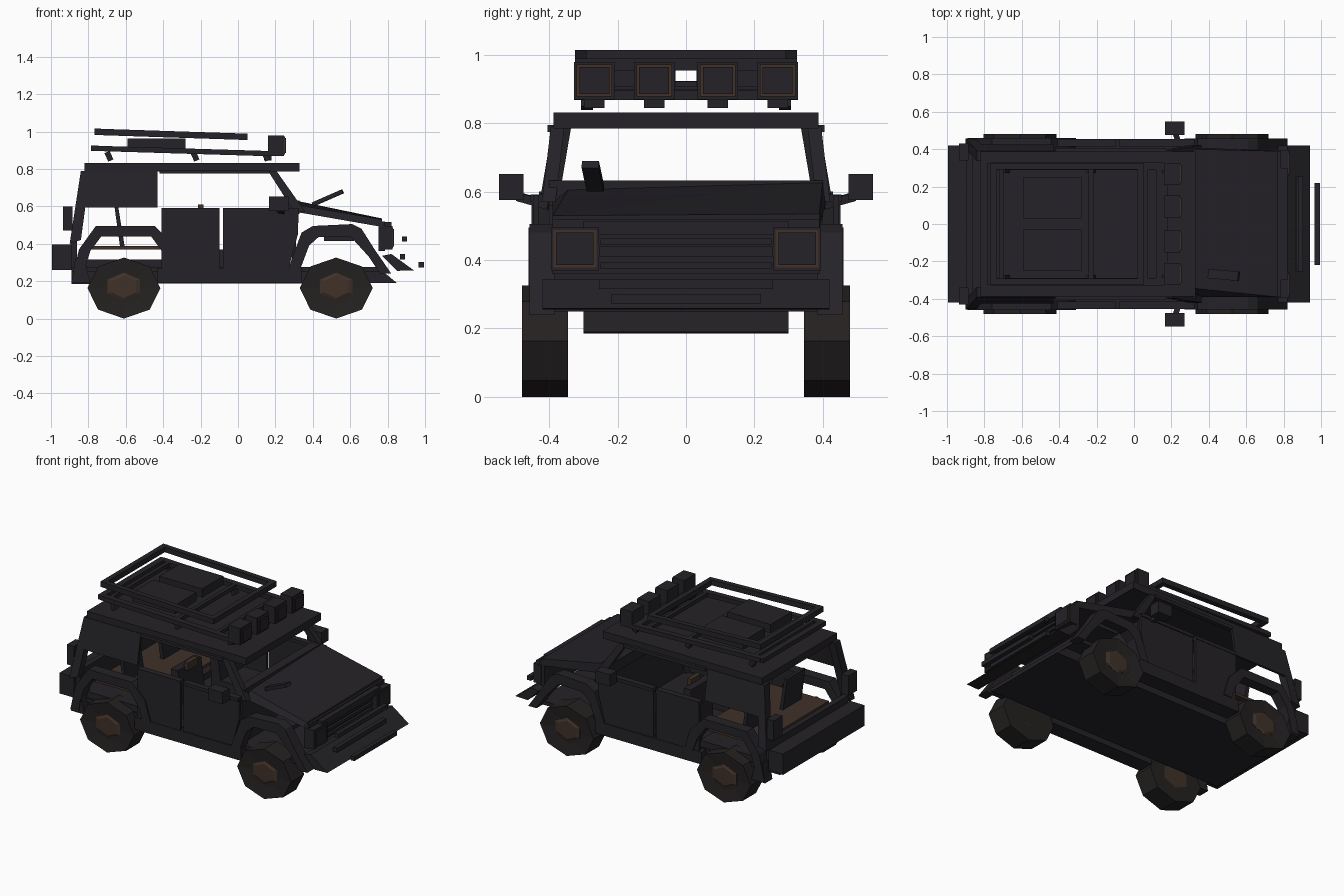
import bpy, bmesh, math
from mathutils import Vector


def material(name, rgb):
    m = bpy.data.materials.new(name)
    m.diffuse_color = (*rgb, 1)
    return m


DARK = material("dark_paint", (0.018, 0.016, 0.02))
RUBBER = material("rubber", (0.018, 0.015, 0.015))
BROWN = material("rust_brown", (0.05, 0.031, 0.022))


def make(name, verts, faces, mat=DARK, mirror=False):
    me = bpy.data.meshes.new(name)
    me.from_pydata(verts, [], faces)
    bm = bmesh.new()
    bm.from_mesh(me)
    bmesh.ops.recalc_face_normals(bm, faces=bm.faces)
    bm.to_mesh(me)
    bm.free()
    me.materials.append(mat)
    ob = bpy.data.objects.new(name, me)
    bpy.context.collection.objects.link(ob)
    if mirror:
        mod = ob.modifiers.new("Mirror", 'MIRROR')
        mod.use_axis = (False, True, False)
        mod.use_mirror_merge = False
    return ob


def prism(name, prof, y0, y1, mat=DARK, mirror=False, lean=0.0):
    """Side (x, z) profile extruded along y; lean tilts it inward above z = 0.5."""
    n = len(prof)
    verts = [(x, y - lean * (z - 0.5), z) for y in (y0, y1) for x, z in prof]
    faces = [tuple(range(n)), tuple(range(n, 2 * n))]
    faces += [(i, (i + 1) % n, n + (i + 1) % n, n + i) for i in range(n)]
    return make(name, verts, faces, mat, mirror)


def box(name, x0, x1, y0, y1, z0, z1, mat=DARK, mirror=False):
    return prism(name, [(x0, z0), (x1, z0), (x1, z1), (x0, z1)], y0, y1, mat, mirror)


def beam(name, p, q, w, h, mat=DARK, mirror=False):
    p, q = Vector(p), Vector(q)
    rot = (q - p).to_track_quat('X', 'Z')
    verts = [c + rot @ Vector((0, a * w / 2, b * h / 2))
             for c in (p, q) for a, b in ((-1, -1), (1, -1), (1, 1), (-1, 1))]
    faces = [(0, 1, 2, 3), (4, 5, 6, 7)] + [(i, (i + 1) % 4, 4 + (i + 1) % 4, 4 + i) for i in range(4)]
    return make(name, verts, faces, mat, mirror)


def lathe(name, cx, cz, rings, sides, mat, turn=0.0):
    """Stacked (rx, rz, y) polygon rings, mirrored to both sides."""
    verts = [(cx + rx * math.cos(turn + math.tau * i / sides), y,
              cz + rz * math.sin(turn + math.tau * i / sides))
             for rx, rz, y in rings for i in range(sides)]
    faces = [(r * sides + i, r * sides + (i + 1) % sides,
              (r + 1) * sides + (i + 1) % sides, (r + 1) * sides + i)
             for r in range(len(rings) - 1) for i in range(sides)]
    last = (len(rings) - 1) * sides
    faces += [tuple(range(sides)), tuple(range(last, last + sides))]
    return make(name, verts, faces, mat, True)


# Wheels
for label, x in (("rear", -0.61), ("front", 0.525)):
    lathe(label + "_tyres", x, 0.163, [(0.195, 0.163, 0.345), (0.195, 0.163, 0.48),
          (0.1, 0.085, 0.47)], 8, RUBBER)
    lathe(label + "_hubs", x, 0.17, [(0.1, 0.075, 0.345), (0.1, 0.075, 0.472),
          (0.075, 0.06, 0.48)], 6, BROWN, math.pi / 6)

# Chassis, floor and sills
prism("chassis", [(-0.89, 0.185), (0.85, 0.19), (0.77, 0.255), (-0.89, 0.25)], -0.30, 0.30)
box("floor", -0.89, 0.78, -0.41, 0.41, 0.25, 0.275)
box("rear_floor", -0.87, -0.38, -0.40, 0.40, 0.275, 0.315)
box("sills", -0.43, 0.34, 0.35, 0.455, 0.19, 0.27, mirror=True)
prism("rear_lower_corners", [(-0.89, 0.19), (-0.79, 0.19), (-0.82, 0.32), (-0.87, 0.32)],
      0.38, 0.455, mirror=True)

# Doors
box("rear_doors", -0.41, -0.10, 0.435, 0.452, 0.265, 0.585, mirror=True)
prism("front_doors", [(-0.08, 0.265), (0.27, 0.265), (0.32, 0.45), (0.325, 0.59), (-0.08, 0.59)],
      0.43, 0.448, mirror=True)
for label, x0, x1 in (("rear", -0.41, -0.10), ("front", -0.08, 0.32)):
    box(label + "_door_ledges", x0, x1, 0.415, 0.455, 0.57, 0.592, mirror=True)

# Fender flares
prism("rear_fenders", [(-0.89, 0.20), (-0.85, 0.37), (-0.76, 0.495), (-0.445, 0.495), (-0.35, 0.40),
      (-0.31, 0.265), (-0.37, 0.265), (-0.40, 0.35), (-0.465, 0.44), (-0.73, 0.44),
      (-0.79, 0.36), (-0.82, 0.265), (-0.83, 0.20)], 0.39, 0.46, mirror=True)
prism("front_fenders", [(0.27, 0.27), (0.34, 0.46), (0.40, 0.495), (0.61, 0.505), (0.66, 0.48),
      (0.73, 0.37), (0.82, 0.24), (0.76, 0.24), (0.70, 0.33), (0.60, 0.44), (0.43, 0.435),
      (0.38, 0.39), (0.335, 0.27)], 0.385, 0.457, mirror=True)
box("engine_crossmember", 0.46, 0.62, -0.40, 0.40, 0.415, 0.44)

# Bonnet, cowl and stick resting on it
make("bonnet", [(0.33, -0.345, 0.605), (0.31, 0.40, 0.63), (0.77, 0.39, 0.535), (0.77, -0.39, 0.53),
     (0.31, -0.39, 0.57), (0.31, 0.41, 0.57), (0.77, 0.39, 0.49), (0.77, -0.39, 0.49)],
     [(0, 1, 3), (1, 2, 3), (4, 5, 6, 7), (0, 1, 5, 4), (1, 2, 6, 5), (2, 3, 7, 6), (3, 0, 4, 7)])
box("cowl", 0.27, 0.33, -0.40, 0.40, 0.56, 0.632)
box("firewall", 0.29, 0.31, -0.40, 0.40, 0.27, 0.57)
beam("bonnet_stick", (0.40, -0.265, 0.61), (0.56, -0.28, 0.68), 0.05, 0.022)

# Grille, headlights and bars
box("grille_panel", 0.75, 0.785, -0.39, 0.39, 0.36, 0.52)
box("grille_top_bar", 0.785, 0.82, -0.30, 0.30, 0.475, 0.515)
for i in range(3):
    z = 0.375 + i * 0.035
    box("grille_slat_%d" % (i + 1), 0.785, 0.80, -0.25, 0.25, z, z + 0.018)
box("headlight_frames", 0.77, 0.825, 0.255, 0.395, 0.37, 0.495, mirror=True)
box("headlight_rims", 0.82, 0.828, 0.262, 0.388, 0.378, 0.488, BROWN, True)
box("headlights", 0.82, 0.833, 0.27, 0.38, 0.386, 0.48, mirror=True)
for i, (x, z, w) in enumerate(((0.89, 0.425, 0.255), (0.88, 0.33, 0.255), (0.98, 0.287, 0.22))):
    box("front_bar_%d" % (i + 1), x - 0.014, x + 0.014, -w, w, z - 0.014, z + 0.014)

# Bumpers and tail
prism("front_bumper", [(0.77, 0.335), (0.82, 0.345), (0.94, 0.258), (0.85, 0.255)], -0.42, 0.42)
box("rear_bumper", -0.995, -0.89, -0.42, 0.42, 0.26, 0.395)
box("tailgate", -0.895, -0.86, -0.40, 0.40, 0.27, 0.44)
box("tail_lights", -0.935, -0.885, 0.34, 0.43, 0.47, 0.60, mirror=True)

# Pillars, rear side panels and roof
prism("windscreen_pillars", [(0.16, 0.79), (0.205, 0.79), (0.36, 0.57), (0.30, 0.57)],
      0.39, 0.43, mirror=True, lean=0.12)
prism("rear_pillars", [(-0.84, 0.79), (-0.79, 0.79), (-0.84, 0.42), (-0.90, 0.40)],
      0.385, 0.44, mirror=True, lean=0.17)
prism("rear_side_panels", [(-0.81, 0.79), (-0.43, 0.79), (-0.43, 0.595), (-0.86, 0.595)],
      0.425, 0.44, mirror=True, lean=0.17)
box("roof", -0.82, 0.33, -0.387, 0.387, 0.785, 0.832)
box("roof_gutters", -0.42, 0.17, 0.375, 0.405, 0.775, 0.795, mirror=True)

# Mirrors
box("wing_mirrors", 0.165, 0.27, 0.475, 0.547, 0.575, 0.652, mirror=True)
beam("mirror_arms", (0.25, 0.40, 0.56), (0.22, 0.49, 0.585), 0.03, 0.025, mirror=True)

# Seats
box("front_seat_cushions", -0.25, 0.03, 0.08, 0.32, 0.275, 0.37, DARK, True)
prism("front_seat_backs", [(-0.25, 0.36), (-0.18, 0.36), (-0.21, 0.58), (-0.26, 0.58)],
      0.08, 0.32, DARK, True)
box("headrests", -0.215, -0.185, 0.15, 0.25, 0.56, 0.61, BROWN, True)
box("rear_bench", -0.78, -0.36, -0.36, 0.36, 0.37, 0.388, BROWN)
prism("rear_seat_backs", [(-0.63, 0.38), (-0.605, 0.38), (-0.64, 0.595), (-0.66, 0.595)],
      0.10, 0.29, DARK, True)

# Roof rack: two sloping rail loops, crossbars and feet
for label, x0, z0, x1, z1, w, h in (("lower", -0.765, 0.91, 0.16, 0.882, 0.04, 0.028),
                                    ("upper", -0.75, 0.998, 0.035, 0.972, 0.034, 0.034)):
    beam(label + "_rack_rails", (x0, 0.308, z0), (x1, 0.308, z1), w, h, mirror=True)
    for end, x, z in (("rear", x0, z0), ("front", x1, z1)):
        beam("%s_rack_%s_rail" % (label, end), (x, -0.325, z), (x, 0.325, z), w, h)
for i, x in enumerate((-0.71, -0.23, 0.06, 0.13)):
    z = 0.888 - 0.03 * x
    beam("rack_crossbar_%d" % (i + 1), (x, -0.31, z), (x, 0.31, z), 0.025, 0.025)
for i, x in enumerate((-0.70, -0.24, 0.14)):
    beam("rack_feet_%d" % (i + 1), (x, 0.29, 0.89), (x + 0.02, 0.29, 0.845), 0.035, 0.03, mirror=True)
box("cargo_boxes", -0.59, -0.28, 0.03, 0.25, 0.905, 0.962, mirror=True)

# Roof spotlights
for i, y in enumerate((0.093, 0.268)):
    box("spotlight_%d" % (i + 1), 0.16, 0.245, y - 0.059, y + 0.059, 0.87, 0.98, mirror=True)
    box("spotlight_rim_%d" % (i + 1), 0.24, 0.25, y - 0.052, y + 0.052, 0.878, 0.972, BROWN, True)
    box("spotlight_lens_%d" % (i + 1), 0.24, 0.257, y - 0.044, y + 0.044, 0.886, 0.964, mirror=True)
    box("spotlight_foot_%d" % (i + 1), 0.14, 0.18, y - 0.03, y + 0.03, 0.845, 0.885, mirror=True)
